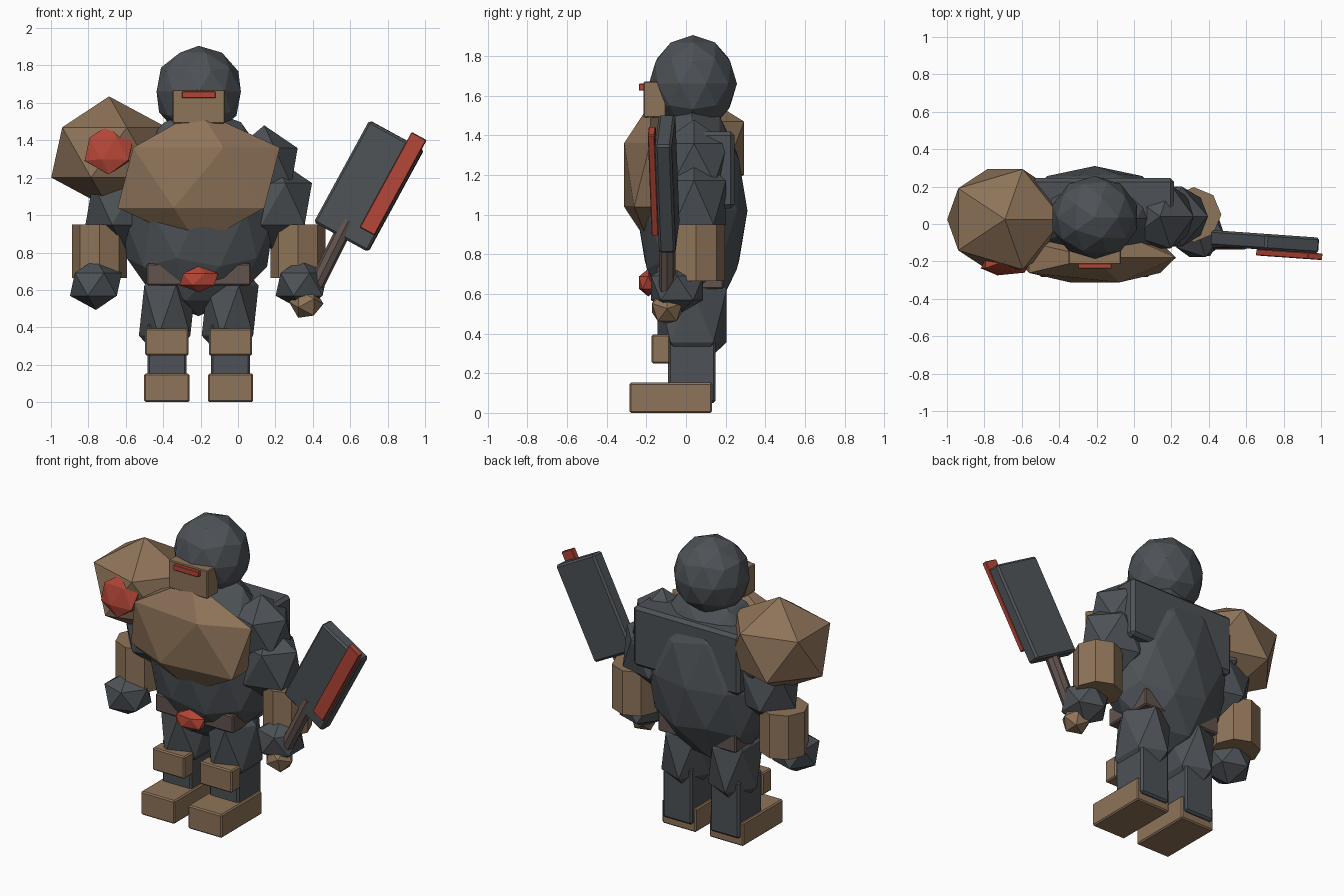
import bpy, math
from mathutils import Vector

if "Cube" in bpy.data.objects:
    bpy.data.objects.remove(bpy.data.objects["Cube"])

CX = -0.21  # body mid-line


def material(name, rgb):
    m = bpy.data.materials.new(name)
    m.diffuse_color = (*rgb, 1)
    m.use_nodes = True
    m.node_tree.nodes["Principled BSDF"].inputs["Base Color"].default_value = m.diffuse_color
    return m


GREY = material("dark_grey", (0.075, 0.085, 0.095))
TAN = material("tan_armour", (0.27, 0.172, 0.1))
RED = material("red", (0.45, 0.06, 0.037))
BROWN = material("grey_brown", (0.12, 0.088, 0.077))


def finish(name, mat, rot=(0, 0, 0)):
    o = bpy.context.object
    o.name = name
    o.rotation_euler = rot
    o.data.materials.append(mat)
    return o


def gem(name, mat, loc, radii, sub=1, rot=(0, 0, 0)):
    """Faceted ellipsoid."""
    bpy.ops.mesh.primitive_ico_sphere_add(subdivisions=sub, radius=1, location=loc)
    o = finish(name, mat, rot)
    o.scale = radii
    return o


def box(name, mat, loc, size, rot=(0, 0, 0), bevel=0.008):
    """Box with a small chamfer."""
    bpy.ops.mesh.primitive_cube_add(size=1, location=loc)
    o = finish(name, mat, rot)
    for v in o.data.vertices:
        v.co = [c * s for c, s in zip(v.co, size)]
    b = o.modifiers.new("chamfer", "BEVEL")
    b.width = bevel
    b.segments = 1
    return o


def span(name, mat, x, y, z, bevel=0.008):
    """Box given by its ranges."""
    return box(name, mat, [(a + b) / 2 for a, b in (x, y, z)],
               [b - a for a, b in (x, y, z)], bevel=bevel)


def rod(name, mat, a, b, radius, sides):
    """Prism between two points."""
    a, b = Vector(a), Vector(b)
    d = b - a
    bpy.ops.mesh.primitive_cylinder_add(vertices=sides, radius=radius, depth=d.length,
                                        location=(a + b) / 2)
    return finish(name, mat, d.to_track_quat("Z", "Y").to_euler())


# Head with visor
gem("head", GREY, (CX, 0.035, 1.66), (0.237, 0.222, 0.245), 2)
span("visor", TAN, (-0.35, -0.07), (-0.215, -0.1), (1.49, 1.67), 0.005)
span("visor_slit", RED, (-0.30, -0.12), (-0.237, -0.2), (1.625, 1.66), 0.003)

# Torso, back plate, chest armour, belt
gem("torso", GREY, (CX, 0.03, 1.02), (0.43, 0.28, 0.56), 2)
span("back_plate", GREY, (-0.55, 0.215), (0.0, 0.245), (1.03, 1.42), 0.02)
gem("chest_armour", TAN, (CX, -0.18, 1.20), (0.485, 0.155, 0.36))
span("belt", BROWN, (-0.49, 0.07), (-0.15, 0.19), (0.625, 0.74))
gem("belt_gem", RED, (CX, -0.19, 0.657), (0.115, 0.055, 0.07))

# Arms and legs
for side, label in ((-1, "left"), (1, "right")):
    def X(d):
        return CX + side * d

    gem(label + "_shoulder", GREY, (X(0.35), 0.04, 1.26), (0.2, 0.2, 0.22))
    gem(label + "_upper_arm", GREY, (X(0.40), 0.04, 1.06), (0.23, 0.19, 0.25))
    rod(label + "_forearm", TAN, (X(0.53), 0.05, 0.665), (X(0.53), 0.05, 0.95), 0.147, 8)
    gem(label + "_hand", GREY, (X(0.55), -0.045, 0.63), (0.155, 0.155, 0.137))
    gem(label + "_thigh", GREY, (X(0.168), 0.03, 0.49), (0.17, 0.205, 0.3))
    box(label + "_shin", GREY, (X(0.17), 0.03, 0.235), (0.21, 0.24, 0.37), bevel=0.012)
    box(label + "_knee_plate", TAN, (X(0.17), -0.127, 0.322), (0.232, 0.095, 0.145))
    box(label + "_foot", TAN, (X(0.17), -0.077, 0.076), (0.243, 0.415, 0.152))

# Large shoulder pad on one side
gem("shoulder_pad", TAN, (-0.69, 0.025, 1.335), (0.345, 0.315, 0.3))
gem("pad_gem", RED, (-0.69, -0.225, 1.35), (0.145, 0.045, 0.135), rot=(-0.2, 0, 0))

# Cleaver
tilt = (0, 0.5, -0.07)
box("cleaver_blade", GREY, (0.70, -0.095, 1.155), (0.33, 0.085, 0.62), tilt, 0.012)
box("cleaver_edge", RED, (0.83, -0.163, 1.168), (0.09, 0.035, 0.58), tilt, 0.004)
rod("cleaver_handle", BROWN, (0.37, -0.095, 0.53), (0.59, -0.095, 0.97), 0.042, 8)
gem("cleaver_pommel", TAN, (0.365, -0.095, 0.53), (0.092, 0.09, 0.09), rot=(0, 0.5, 0))
